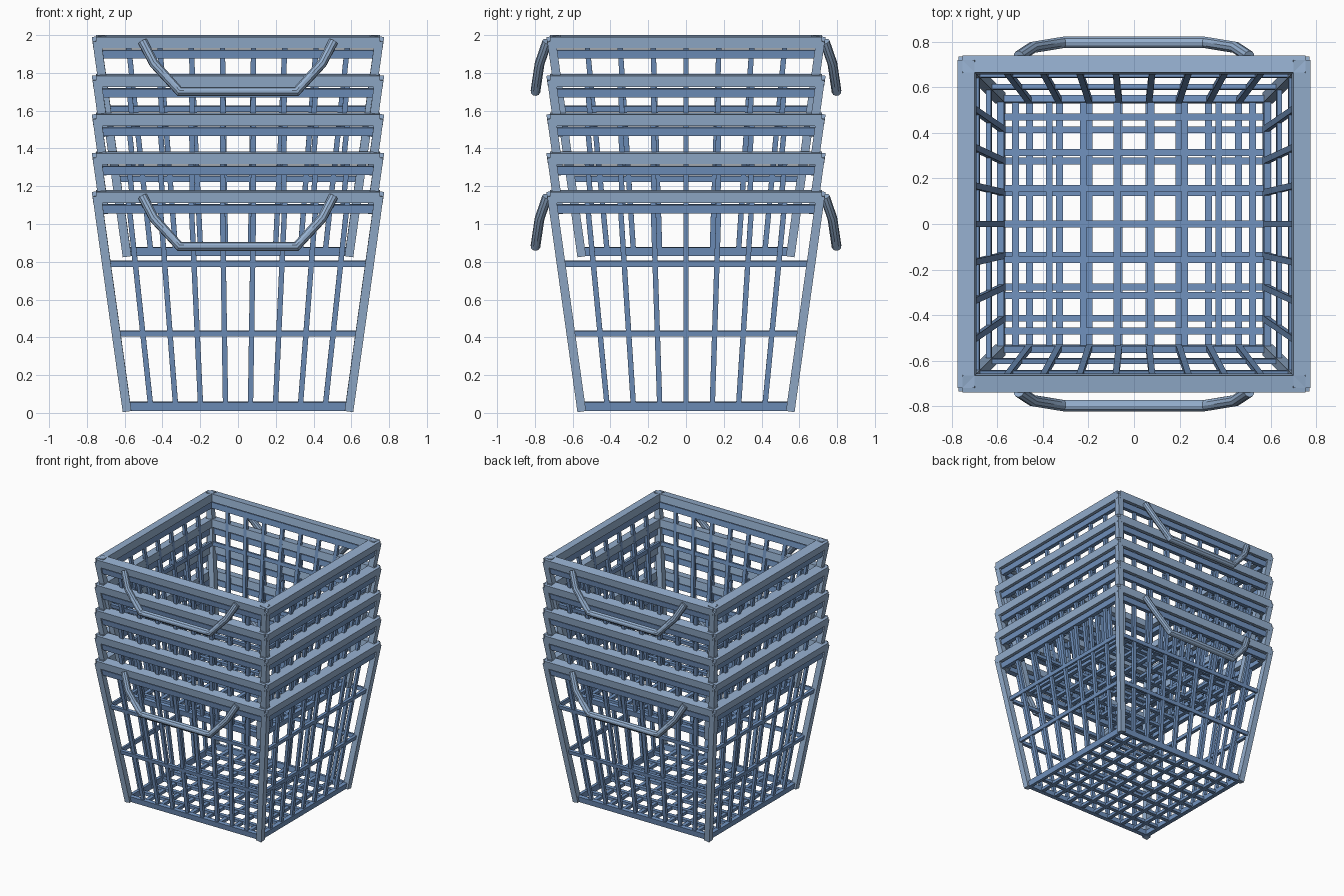
import bpy, bmesh
from mathutils import Vector

if "Cube" in bpy.data.objects:
    bpy.data.objects.remove(bpy.data.objects["Cube"])

STEP, SLOPE = 0.205, 0.14
HX, HY = 0.61, 0.575          # outer half sizes at the foot


def material(name, col):
    m = bpy.data.materials.new(name)
    m.diffuse_color = (*col, 1)
    m.use_nodes = True
    m.node_tree.nodes["Principled BSDF"].inputs["Base Color"].default_value = m.diffuse_color
    return m


LIGHT = material("light_blue", (0.30, 0.43, 0.62))
DARK = material("mid_blue", (0.165, 0.29, 0.52))


def beam(bm, a, b, u, w, t):
    """Box from a to b, w wide along u and t thick across it."""
    a, b, u = Vector(a), Vector(b), Vector(u)
    d = (b - a).normalized()
    u = (u - d * u.dot(d)).normalized()
    n = d.cross(u)
    rings = []
    for p in (a, b):
        rings.append([bm.verts.new(p + u * w / 2 * i + n * t / 2 * j)
                      for i, j in ((-1, -1), (1, -1), (1, 1), (-1, 1))])
    r, q = rings
    bm.faces.new(r[::-1])
    bm.faces.new(q)
    for i in range(4):
        k = (i + 1) % 4
        bm.faces.new((r[i], r[k], q[k], q[i]))


def finish(bm, name, mat, z):
    bmesh.ops.recalc_face_normals(bm, faces=bm.faces)
    me = bpy.data.meshes.new(name)
    bm.to_mesh(me)
    bm.free()
    me.materials.append(mat)
    ob = bpy.data.objects.new(name, me)
    ob.location.z = z
    bpy.context.collection.objects.link(ob)


def wall_point(side, s, z, inset):
    """Point on a sloping wall; side is (axis, sign)."""
    axis, sg = side
    if axis == 'y':
        return Vector((s, sg * (HY + SLOPE * z - inset), z))
    return Vector((sg * (HX + SLOPE * z - inset), s, z))


def upslope(side):
    return wall_point(side, 0, 1, 0) - wall_point(side, 0, 0, 0)


SIDES = [('y', -1), ('y', 1), ('x', -1), ('x', 1)]


def rail(bm, side, z, half, w, t, inset):
    beam(bm, wall_point(side, -half, z, inset), wall_point(side, half, z, inset),
         upslope(side), w, t)


def slat_rows(axis):
    return [0.131 * (i - 3.5) for i in range(8)] if axis == 'y' else \
           [0.138 * (i - 3) for i in range(7)]


def basket(tag, z0, full, spread=1.0):
    foot = 0.01 if full else 0.85
    # thick top rim
    bm = bmesh.new()
    for s in SIDES:
        rail(bm, s, 1.145, 0.752 if s[0] == 'y' else 0.72, 0.06, 0.075, 0.0375)
    finish(bm, "rim_" + tag, LIGHT, z0)
    # corner posts
    bm = bmesh.new()
    for sx in (-1, 1):
        for sy in (-1, 1):
            ends = [(sx * (HX + SLOPE * z - 0.024), sy * (HY + SLOPE * z - 0.024), z)
                    for z in (foot, 1.15)]
            beam(bm, *ends, (1, 0, 0), 0.046, 0.046)
    finish(bm, "corner_posts_" + tag, LIGHT, z0)
    # horizontal wall rails
    bm = bmesh.new()
    rails = [(1.08, 0.045, 0.04)]
    if full:
        rails += [(0.79, 0.03, 0.022), (0.42, 0.03, 0.022), (0.035, 0.045, 0.03)]
    for s in SIDES:
        for z, w, t in rails:
            base = HX if s[0] == 'y' else HY
            rail(bm, s, z, base + SLOPE * z - 0.04, w, t, 0.032)
    finish(bm, "wall_rails_" + tag, DARK, z0)
    # slats that fan out towards the rim
    bm = bmesh.new()
    for s in SIDES:
        for p in slat_rows(s[0]):
            ends = [wall_point(s, p * (1 + 0.235 * z), z, 0.036) for z in (foot + 0.005, 1.14)]
            beam(bm, *ends, (1, 0, 0) if s[0] == 'y' else (0, 1, 0), 0.028, 0.022)
    finish(bm, "wall_slats_" + tag, DARK, z0)
    if not full:
        return
    # floor grid
    bm = bmesh.new()
    for p in slat_rows('y'):
        beam(bm, (p * spread, -0.55, 0.03), (p * spread, 0.55, 0.03), (1, 0, 0), 0.03, 0.024)
    for p in slat_rows('x'):
        beam(bm, (-0.585, p * spread, 0.035), (0.585, p * spread, 0.035), (0, 1, 0), 0.03, 0.024)
    finish(bm, "floor_grid_" + tag, DARK, z0)
    # hanging handles, front and back
    half = [(0.505, 0.735, 1.145), (0.445, 0.775, 1.03), (0.31, 0.797, 0.882)]
    for name, sg in (("front", -1), ("back", 1)):
        cu = bpy.data.curves.new("handle", 'CURVE')
        cu.dimensions = '3D'
        cu.bevel_depth, cu.bevel_resolution, cu.use_fill_caps = 0.026, 3, True
        sp = cu.splines.new('POLY')
        path = [(-x, y, z) for x, y, z in half] + half[::-1]
        sp.points.add(len(path) - 1)
        for pt, (x, y, z) in zip(sp.points, path):
            pt.co = (x, sg * y, z, 1)
        cu.materials.append(LIGHT)
        ob = bpy.data.objects.new(f"handle_{name}_{tag}", cu)
        ob.location.z = z0
        bpy.context.collection.objects.link(ob)
        bpy.ops.object.select_all(action='DESELECT')
        ob.select_set(True)
        bpy.context.view_layer.objects.active = ob
        bpy.ops.object.convert(target='MESH')
        bpy.ops.object.shade_smooth_by_angle()


# five nested baskets; the middle three only show their upper part
basket("bottom", 0, True)
for i in (1, 2, 3):
    basket(f"middle_{i}", STEP * i, False)
basket("top", STEP * 4, True, 1.135)
